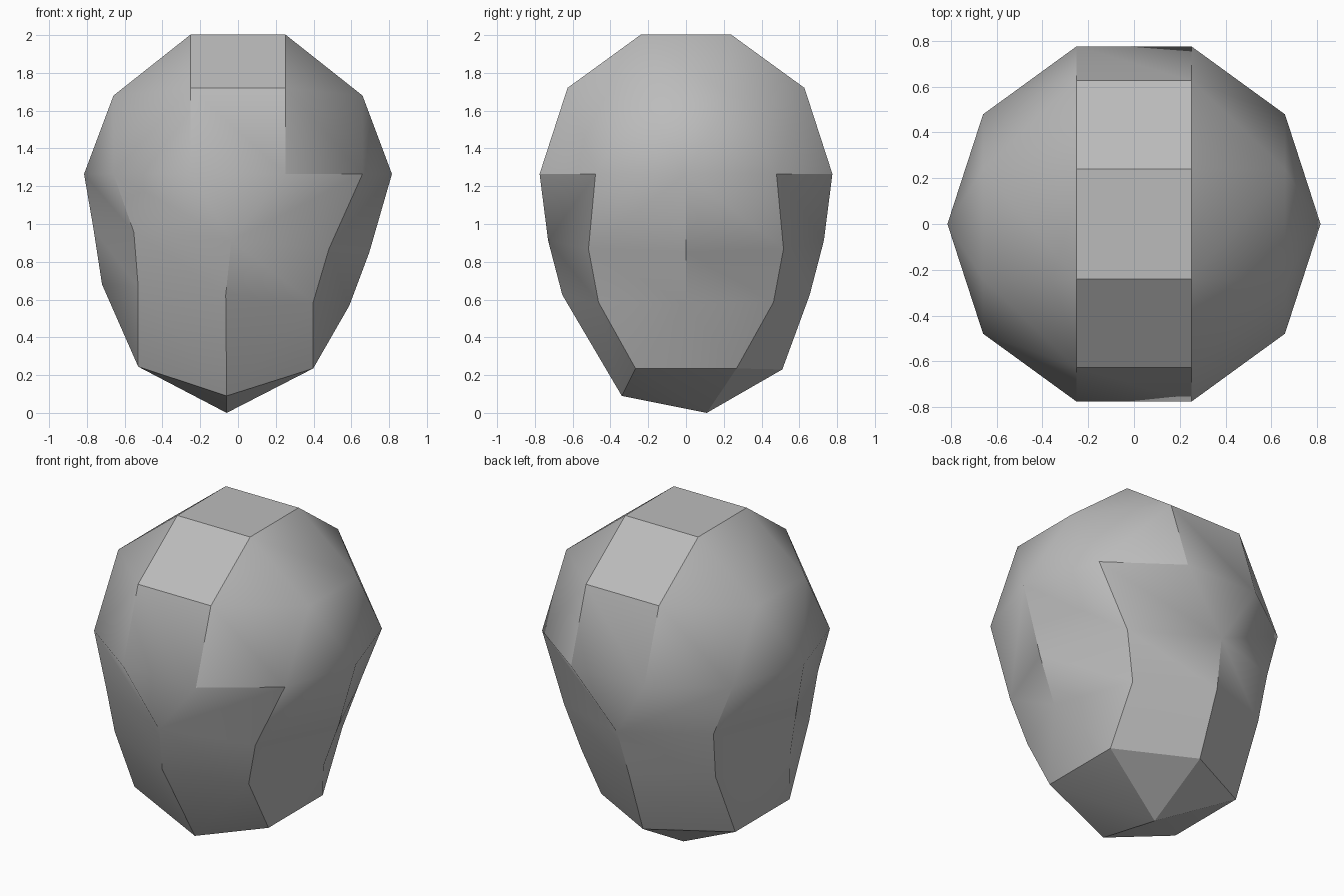
import bpy, bmesh
from math import sin, cos, radians

if "Cube" in bpy.data.objects:
    bpy.data.objects.remove(bpy.data.objects["Cube"])

R, MID = 0.815, 1.265          # dome radius and height of the widest band
bm = bmesh.new()


def vert(x, y, z):
    return bm.verts.new((x, y, z))


def face(*vs):
    bm.faces.new(vs)


def dome_ring(x, radius, count):
    """Half circle of points around the x axis, from front (-y) to back."""
    return [vert(x, -radius * cos(radians(180 * i / count)),
                 MID + radius * sin(radians(180 * i / count)))
            for i in range(count + 1)]


def stone_ring(cx, radius, z, slope, angles):
    """Tilted ring around the z axis, keyed by angle."""
    ring = {}
    for a in angles:
        dx = radius * cos(radians(a))
        ring[a] = vert(cx + dx, radius * sin(radians(a)), z - slope * dx)
    return ring


# Upper dome, with its poles on the x axis
sides = {}
for s in (1, -1):
    big = dome_ring(s * R * sin(radians(18)), R * cos(radians(18)), 5)
    small = dome_ring(s * R * sin(radians(54)), R * cos(radians(54)), 3)
    pole = vert(s * R, 0, MID)
    sides[s] = (big, small, pole)
    for i in range(3):
        face(small[i], small[i + 1], pole)
    face(big[2], big[3], small[2], small[1])
    for b0, b1, b2, s0, s1 in ((big[0], big[1], big[2], small[0], small[1]),
                               (big[5], big[4], big[3], small[3], small[2])):
        face(b0, b1, s0)
        face(b1, s1, s0)
        face(b1, b2, s1)
for i in range(5):
    face(sides[1][0][i], sides[1][0][i + 1], sides[-1][0][i + 1], sides[-1][0][i])

# Two tilted eight-sided rings and a six-sided ring below the dome
eight = range(0, 360, 45)
upper = stone_ring(-0.035, 0.73, 0.912, 0.085, eight)
lower = stone_ring(-0.065, 0.655, 0.625, 0.085, eight)
base = stone_ring(-0.065, 0.535, 0.24, 0.01, range(30, 360, 60))
base[90].co = (-0.06, 0.51, 0.23)
base[270].co = (-0.06, -0.34, 0.09)
tip = vert(-0.06, 0.11, 0)

# Dome edge to the first ring
for s, near, mid in ((1, (45, 315), 0), (-1, (135, 225), 180)):
    big, small, pole = sides[s]
    for a, sm, bg, c in ((near[0], small[3], big[5], 90), (near[1], small[0], big[0], 270)):
        face(pole, sm, upper[a], upper[mid])
        face(sm, bg, upper[c], upper[a])
for i, c in ((5, 90), (0, 270)):
    face(sides[1][0][i], sides[-1][0][i], upper[c])

# First ring to second ring
for a in eight:
    b = (a + 45) % 360
    face(upper[a], upper[b], lower[b], lower[a])

# Second ring to the base ring
for mid, near in ((0, ((45, 30), (315, 330))), (180, ((135, 150), (225, 210)))):
    face(lower[mid], base[near[0][1]], base[near[1][1]])
    for (a, h), c in zip(near, (90, 270)):
        face(lower[mid], lower[a], base[h])
        face(lower[a], lower[c], base[c], base[h])

# Pointed underside
for h in range(30, 360, 60):
    face(base[h], base[(h + 60) % 360], tip)

bmesh.ops.recalc_face_normals(bm, faces=bm.faces)
mesh = bpy.data.meshes.new("stone")
bm.to_mesh(mesh)
bm.free()

stone = bpy.data.objects.new("stone", mesh)
bpy.context.collection.objects.link(stone)
grey = bpy.data.materials.new("stone_grey")
grey.diffuse_color = (0.5, 0.5, 0.5, 1)
grey.use_nodes = True
grey.node_tree.nodes["Principled BSDF"].inputs["Base Color"].default_value = grey.diffuse_color
mesh.materials.append(grey)

bpy.context.view_layer.objects.active = stone
stone.select_set(True)
bpy.ops.object.shade_smooth_by_angle(angle=radians(30))
